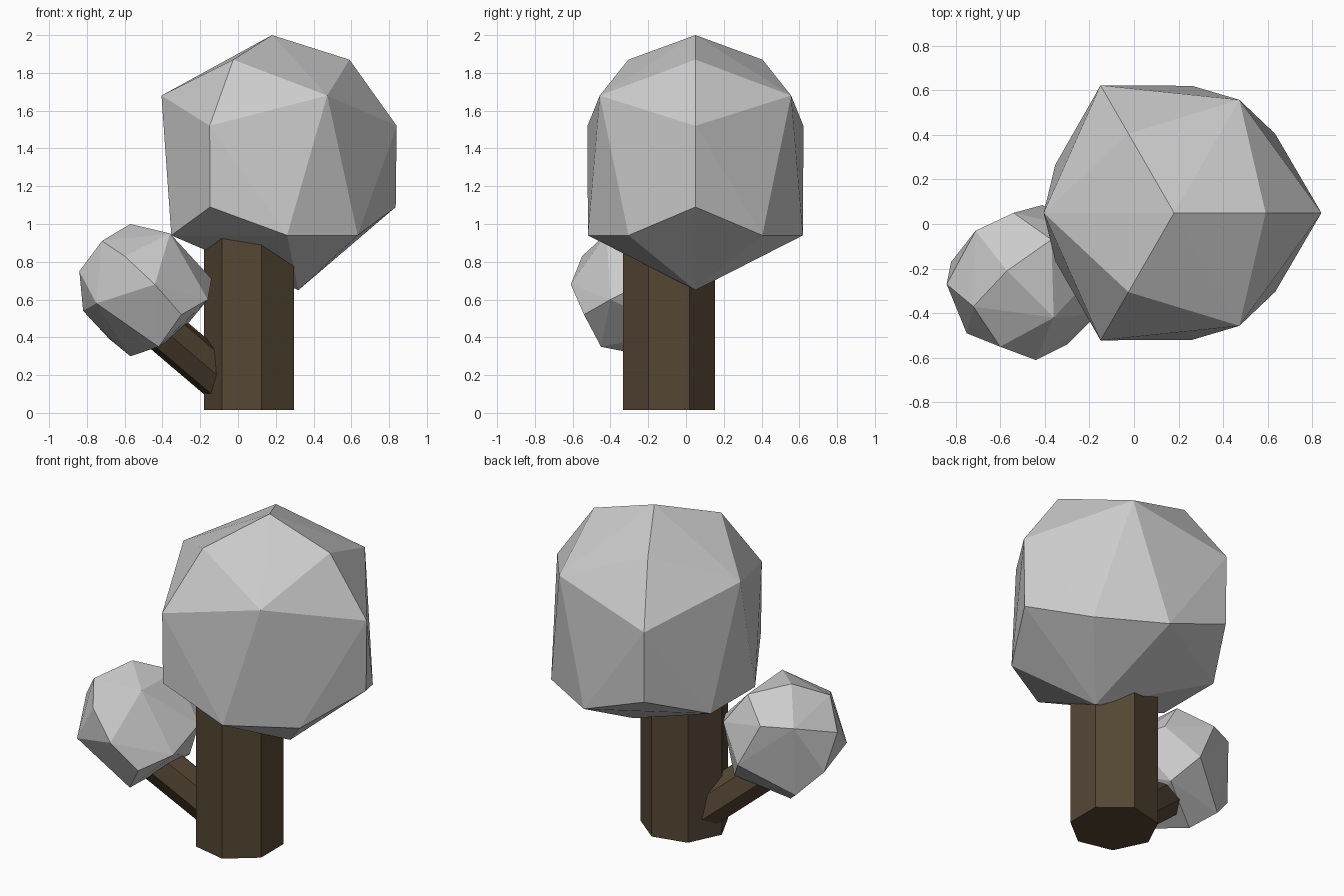
import bpy, bmesh, math
from mathutils import Vector

if "Cube" in bpy.data.objects:
    bpy.data.objects.remove(bpy.data.objects["Cube"])

bark = bpy.data.materials.new("bark")
bark.diffuse_color = (0.09, 0.062, 0.034, 1)
bark.use_nodes = True
bark.node_tree.nodes["Principled BSDF"].inputs["Base Color"].default_value = bark.diffuse_color


def hull(name, pts, centre):
    """Faceted foliage clump: convex hull of a few points around a centre."""
    bm = bmesh.new()
    for p in pts:
        bm.verts.new(Vector(p) + Vector(centre))
    res = bmesh.ops.convex_hull(bm, input=bm.verts[:])
    loose = [v for v in bm.verts if not v.link_faces]
    bmesh.ops.delete(bm, geom=loose, context='VERTS')
    bmesh.ops.recalc_face_normals(bm, faces=bm.faces[:])
    me = bpy.data.meshes.new(name)
    bm.to_mesh(me)
    bm.free()
    ob = bpy.data.objects.new(name, me)
    bpy.context.collection.objects.link(ob)
    return ob


def limb(name, a, b, r, sides, turn=0.0):
    """Faceted cylinder from a to b."""
    a, b = Vector(a), Vector(b)
    d = b - a
    bpy.ops.mesh.primitive_cylinder_add(vertices=sides, radius=r, depth=d.length)
    ob = bpy.context.object
    ob.name = name
    for v in ob.data.vertices:
        x, y, z = v.co
        c, s = math.cos(turn), math.sin(turn)
        v.co = (c * x - s * y, s * x + c * y, z)
    ob.location = (a + b) / 2
    ob.rotation_euler = d.to_track_quat('Z', 'Y').to_euler()
    ob.data.materials.append(bark)
    return ob


# large crown: rings of three-fold symmetric points (radius, angle, height)
rings = [(0.41, 0, 1.87), (0.585, 60, 1.68), (0.66, 0, 1.52), (0.655, 0, 1.09),
         (0.575, 38, 0.94), (0.575, -38, 0.94)]
crown = [(0, 0, 2.0), (0.14, 0, 0.65)]
for r, ang, z in rings:
    for k in range(3):
        t = math.radians(ang + 120 * k)
        crown.append((r * math.cos(t), r * math.sin(t), z))
hull("large_crown", crown, (0.18, 0.05, 0))

# small crown: the same kind of clump, nearly spherical and tilted
small = [(-.08, .05, .35), (.13, -.16, .30), (-.23, -.11, .26), (-.11, -.29, .18),
         (-.35, -.01, .10), (.05, -.35, .03), (-.26, -.23, -.07), (-.33, .09, -.11),
         (.35, .08, .06), (.33, -.14, -.05), (.07, -.19, -.30), (-.08, .06, -.35),
         (-.19, .17, -.26), (-.22, .23, .18), (.12, .19, .286), (.19, -.28, -.13),
         (-.05, .31, .18), (.08, .345, -.08), (.19, .22, -.22), (.25, .24, .10)]
hull("small_crown", small, (-0.49, -0.26, 0.65))

# trunk and side branch
limb("trunk", (0.07, -0.09, 0.015), (0.07, -0.09, 1.15), 0.25, 7, math.pi / -2)
limb("branch", (0.0, -0.05, 0.1), (-0.47, -0.25, 0.5), 0.12, 7)
